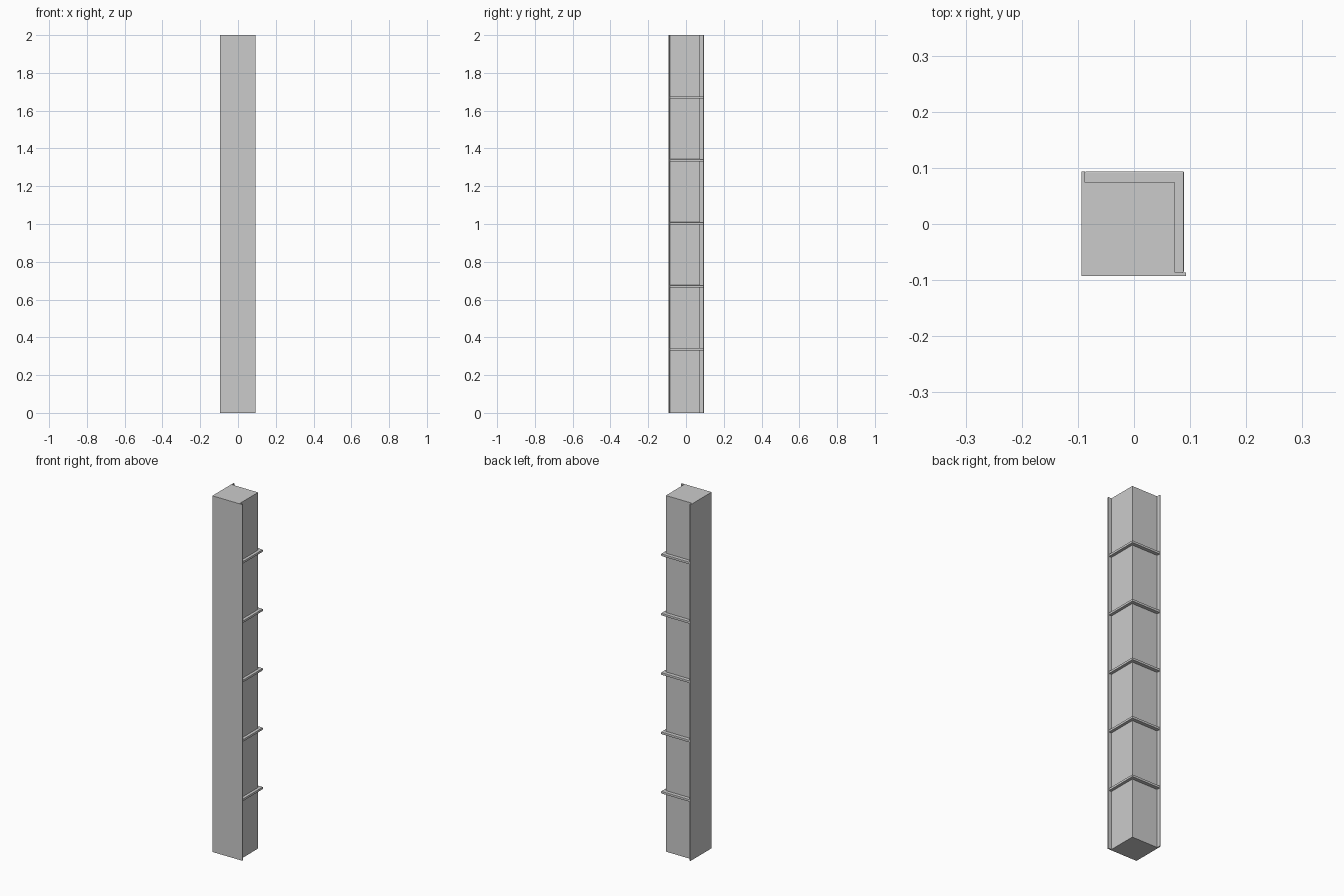
import bpy, bmesh

if "Cube" in bpy.data.objects:
    bpy.data.objects.remove(bpy.data.objects["Cube"])

H = 2.0
X0, X1 = -0.094, 0.073     # square post, left and right
Y0, Y1 = -0.093, 0.074     # square post, front and back
LIP = 0.020                # how far the edge lips stand out
T = 0.007                  # lip thickness
RIB = 0.013                # rib height


def prism(name, outline, z0, z1, bevel=0.0, pick=None):
    """Extrude an xy outline upwards, bevelling the edges chosen by pick."""
    bm = bmesh.new()
    face = bm.faces.new([bm.verts.new((x, y, z0)) for x, y in outline])
    ext = bmesh.ops.extrude_face_region(bm, geom=[face])
    verts = [g for g in ext["geom"] if isinstance(g, bmesh.types.BMVert)]
    bmesh.ops.translate(bm, verts=verts, vec=(0, 0, z1 - z0))
    bmesh.ops.recalc_face_normals(bm, faces=bm.faces)
    if bevel:
        edges = [e for e in bm.edges if pick(e)]
        bmesh.ops.bevel(bm, geom=edges, offset=bevel, segments=2,
                        profile=0.5, affect='EDGES')
    mesh = bpy.data.meshes.new(name)
    bm.to_mesh(mesh)
    bm.free()
    obj = bpy.data.objects.new(name, mesh)
    bpy.context.collection.objects.link(obj)
    return obj


def rect(x0, x1, y0, y1):
    return [(x0, y0), (x1, y0), (x1, y1), (x0, y1)]


# Post body
prism("post", rect(X0, X1, Y0, Y1), 0, H)

# Rounded lips along the front right and back left edges
prism("front_lip", rect(X1, X1 + LIP, Y0, Y0 + T), 0, H, 0.002,
      lambda e: all(v.co.x > X1 + 0.01 for v in e.verts)
      and abs(e.verts[0].co.z - e.verts[1].co.z) > 1)
prism("back_lip", rect(X0, X0 + T, Y1, Y1 + LIP), 0, H, 0.002,
      lambda e: all(v.co.y > Y1 + 0.01 for v in e.verts)
      and abs(e.verts[0].co.z - e.verts[1].co.z) > 1)

# Angled ribs wrapping the two inner faces between the lips
XR, YR = X1 + 0.016, Y1 + 0.020
rib_outline = [(X1, Y0 + T), (XR, Y0 + T), (XR, YR),
               (X0 + T, YR), (X0 + T, Y1), (X1, Y1)]


def outer_edge(e):
    return all(v.co.x > XR - 1e-4 or v.co.y > YR - 1e-4 for v in e.verts)


for i in range(1, 6):
    z = H * i / 6
    prism(f"rib_{i}", rib_outline, z - RIB / 2 + 0.003, z + RIB / 2 + 0.003,
          0.002, outer_edge)
